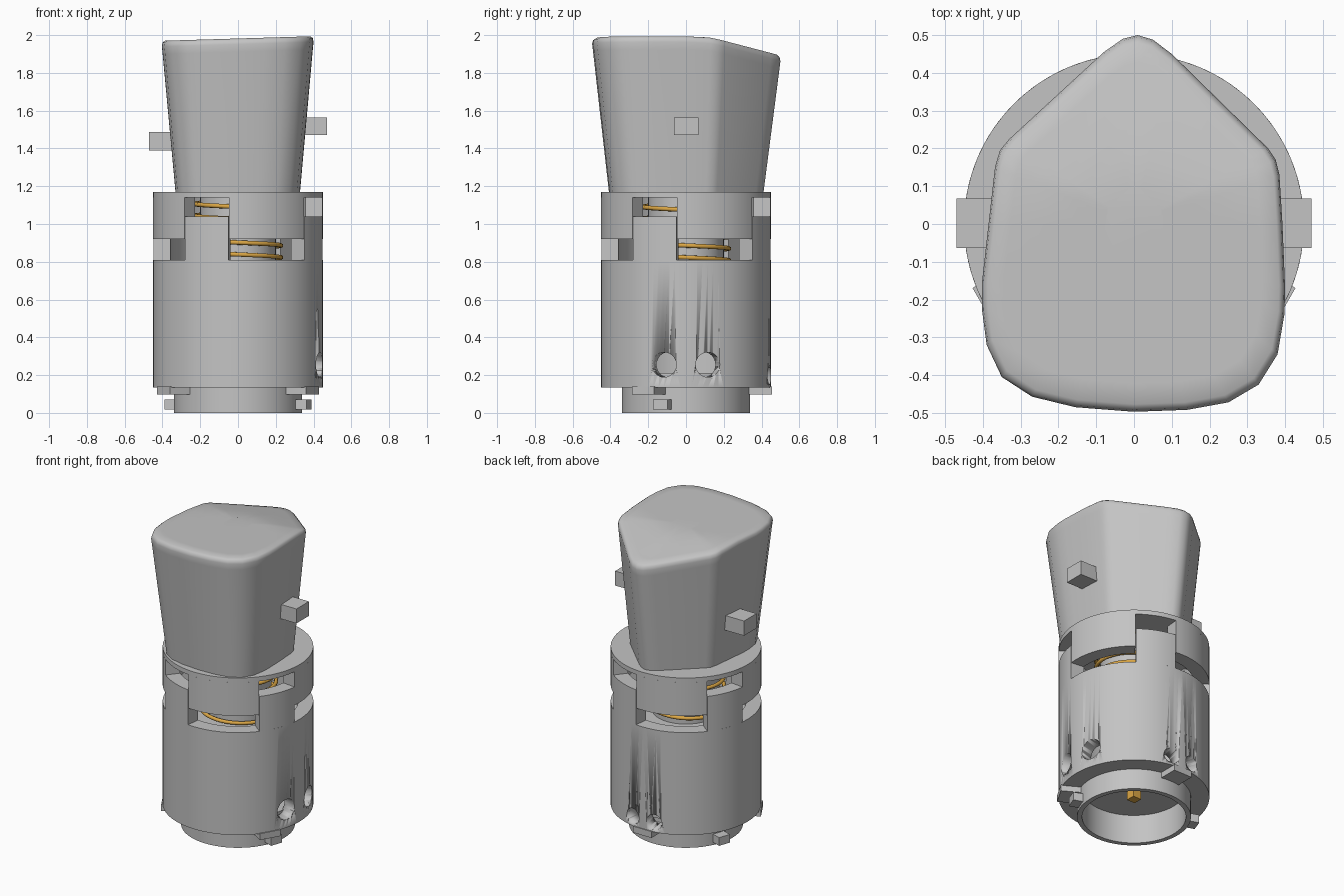
import bpy, bmesh, math
from mathutils import Matrix, Vector

if "Cube" in bpy.data.objects:
    bpy.data.objects.remove(bpy.data.objects["Cube"])


def material(name, rgb):
    m = bpy.data.materials.new(name)
    m.use_nodes = True
    m.diffuse_color = (*rgb, 1)
    m.node_tree.nodes["Principled BSDF"].inputs["Base Color"].default_value = (*rgb, 1)
    return m


GREY = material("light grey", (0.55, 0.55, 0.55))
BRASS = material("brass", (0.72, 0.39, 0.06))


def finish(name, bm, mat=GREY, smooth=30):
    bmesh.ops.recalc_face_normals(bm, faces=bm.faces[:])
    me = bpy.data.meshes.new(name)
    bm.to_mesh(me)
    bm.free()
    me.materials.append(mat)
    ob = bpy.data.objects.new(name, me)
    bpy.context.collection.objects.link(ob)
    bpy.ops.object.select_all(action='DESELECT')
    ob.select_set(True)
    bpy.context.view_layer.objects.active = ob
    if smooth:
        bpy.ops.object.shade_smooth_by_angle(angle=math.radians(smooth))
    return ob


def sector(name, r0, r1, z0, z1, start=0, end=360):
    """Ring, or part of one, with a rectangular section."""
    bm = bmesh.new()
    full = end - start == 360
    n = max(6, round((end - start) / 3.75))
    rings = []
    for i in range(n if full else n + 1):
        a = math.radians(start + (end - start) * i / n)
        rings.append([bm.verts.new((r * math.cos(a), r * math.sin(a), z))
                      for r, z in ((r0, z0), (r1, z0), (r1, z1), (r0, z1))])
    pairs = list(zip(rings, rings[1:]))
    if full:
        pairs.append((rings[-1], rings[0]))
    else:
        bm.faces.new(rings[0])
        bm.faces.new(rings[-1])
    for a, b in pairs:
        for k in range(4):
            j = (k + 1) % 4
            bm.faces.new((a[k], a[j], b[j], b[k]))
    return finish(name, bm)


def disc(name, r, z0, z1, matrix=Matrix()):
    bm = bmesh.new()
    place = matrix @ Matrix.Translation((0, 0, (z0 + z1) / 2))
    bmesh.ops.create_cone(bm, cap_ends=True, segments=64, radius1=r, radius2=r,
                          depth=z1 - z0, matrix=place)
    return finish(name, bm)


def box(name, lo, hi, angle=0, mat=GREY):
    lo, hi = Vector(lo), Vector(hi)
    bm = bmesh.new()
    m = (Matrix.Rotation(math.radians(angle), 4, 'Z')
         @ Matrix.Translation((lo + hi) / 2) @ Matrix.Diagonal((*(hi - lo), 1)))
    bmesh.ops.create_cube(bm, size=1, matrix=m)
    return finish(name, bm, mat, 0)


# Base spigot with its locating lugs
sector("base_spigot", 0.31, 0.34, 0, 0.2)
disc("base_floor", 0.37, 0.19, 0.21)
for i, a in enumerate((-30, 90, 210)):
    box(f"upper_lug_{i}", (0.32, -0.067, 0.098), (0.455, 0.067, 0.14), a)
for i, a in enumerate((-20, 160)):
    box(f"lower_lug_{i}", (0.32, -0.04, 0.018), (0.4, 0.04, 0.072), a)
box("contact_pin", (-0.03, -0.03, 0.12), (0.03, 0.03, 0.3), 0, BRASS)

# Body tube, drilled with round holes
sector("body_bottom", 0.335, 0.449, 0.135, 0.15)
body = sector("body", 0.36, 0.45, 0.135, 0.81)
for angle, radius, z in ((-15, 0.066, 0.255), (15, 0.066, 0.255),
                         (80, 0.05, 0.2), (100, 0.05, 0.2)):
    turn = (Matrix.Translation((0, 0, z)) @ Matrix.Rotation(math.radians(angle), 4, 'Z')
            @ Matrix.Rotation(math.pi / 2, 4, 'Y'))
    cutter = disc("hole_cutter", radius, 0.3, 0.6, turn)
    cutter.hide_render = True
    mod = body.modifiers.new("hole", 'BOOLEAN')
    mod.operation, mod.solver, mod.object = 'DIFFERENCE', 'EXACT', cutter
    bpy.context.view_layer.objects.active = body
    bpy.ops.object.modifier_apply(modifier=mod.name)
    bpy.data.objects.remove(cutter)
disc("body_deck", 0.365, 0.72, 0.75)

# Interlocking fingers on the body and collar
for i in range(4):
    a = 90 * i
    sector(f"body_finger_{i}", 0.36, 0.45, 0.81, 1.04, a - 38.5, a - 6.4)
    sector(f"collar_tab_{i}", 0.36, 0.45, 0.92, 1.14, a - 6.2, a + 51)
disc("collar_plate", 0.45, 1.14, 1.17)

# Plunger and the spring around it
disc("plunger", 0.2, 0.74, 1.15)
curve = bpy.data.curves.new("spring", 'CURVE')
curve.dimensions = '3D'
curve.bevel_depth = 0.012
curve.bevel_resolution = 2
path = curve.splines.new('POLY')
turns, steps = 6, 40
path.points.add(turns * steps)
for i, p in enumerate(path.points):
    a = -2 * math.pi * i / steps
    p.co = (0.228 * math.cos(a), 0.228 * math.sin(a), 0.76 + 0.063 * i / steps, 1)
curve.materials.append(BRASS)
bpy.context.collection.objects.link(bpy.data.objects.new("spring", curve))

# Key cap: a tapered pointed outline with a rounded rim and a sloping top
OUTLINE = [(0.01, 0.5), (-0.03, 0.49), (-0.08, 0.455), (-0.33, 0.225), (-0.355, 0.195),
           (-0.368, 0.15), (-0.385, 0), (-0.403, -0.16), (-0.402, -0.23), (-0.39, -0.32),
           (-0.35, -0.405), (-0.27, -0.457), (-0.155, -0.485), (0, -0.497), (0.14, -0.492),
           (0.25, -0.472), (0.33, -0.425), (0.38, -0.345), (0.398, -0.24), (0.4, -0.17),
           (0.393, 0), (0.385, 0.13), (0.375, 0.17), (0.355, 0.2), (0.1, 0.45), (0.05, 0.488)]


def top_height(x, y):
    t = min(max((y - 0.08) / 0.42, 0), 1)
    return 1.982 + 0.03 * x - 0.09 * t ** 1.3 * (1.3 - 0.3 * t)


bm = bmesh.new()
loops = []
for scale, drop in ((0.82, None), (0.99, 0.07), (1, 0.03), (0.99, 0.01), (0.96, 0),
                    (0.85, 0), (0.7, 0), (0.55, 0), (0.4, 0), (0.2, 0)):
    loop = []
    for x, y in OUTLINE:
        x, y = x * scale, y * scale
        z = 1.165 if drop is None else top_height(x, y) - drop
        loop.append(bm.verts.new((x, y, z)))
    loops.append(loop)
count = len(OUTLINE)
for a, b in zip(loops, loops[1:]):
    for k in range(count):
        j = (k + 1) % count
        bm.faces.new((a[k], a[j], b[j], b[k]))
bm.faces.new(loops[0])
bm.faces.new(loops[-1])
finish("cap", bm, GREY, 50)

# Side pegs on the cap
box("left_peg", (0.3, -0.063, 1.47), (0.47, 0.067, 1.565))
box("right_peg", (-0.47, -0.063, 1.39), (-0.3, 0.067, 1.487))
